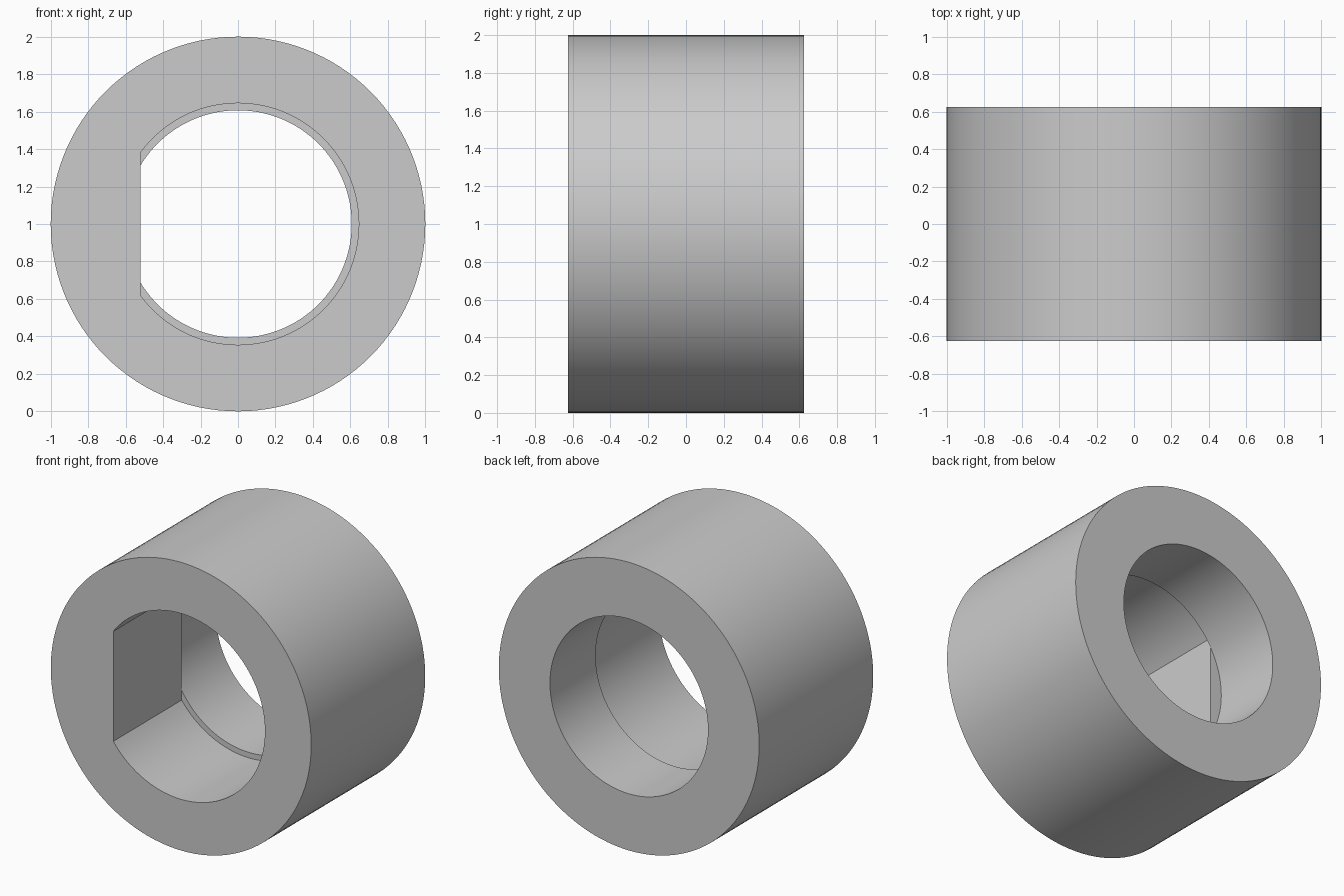
import bpy, bmesh, math

cube = bpy.data.objects.get("Cube")
if cube:
    bpy.data.objects.remove(cube, do_unlink=True)

OUTER, FRONT_BORE, BACK_BORE = 1.0, 0.645, 0.607
FLAT, HALF, STEP = 0.52, 0.625, 0.125

# Shared angles, with exact points where the flat meets each bore
corner = math.acos(-FLAT / FRONT_BORE)
cross = math.acos(-FLAT / BACK_BORE)
spans = [(-corner, corner, 96), (corner, cross, 2),
         (cross, math.tau - cross, 20), (math.tau - cross, math.tau - corner, 2)]
angles = [a + (b - a) * i / n for a, b, n in spans for i in range(n)]


def d_radius(a):
    """Radius of the round bore cut off by the flat."""
    c = math.cos(a)
    return min(FRONT_BORE, -FLAT / c) if c < -0.1 else FRONT_BORE


# Closed sequence of rings: outside, back face, back bore, step, D bore, front face
rings = [
    (lambda a: OUTER, -HALF),
    (lambda a: OUTER, HALF),
    (lambda a: BACK_BORE, HALF),
    (lambda a: BACK_BORE, STEP),
    (d_radius, STEP),
    (d_radius, -HALF),
]

bm = bmesh.new()
loops = [[bm.verts.new((r(a) * math.cos(a), y, 1 + r(a) * math.sin(a))) for a in angles]
         for r, y in rings]
count = len(angles)
for k, ring in enumerate(loops):
    after = loops[(k + 1) % len(loops)]
    for i in range(count):
        j = (i + 1) % count
        bm.faces.new((ring[i], after[i], after[j], ring[j]))
bmesh.ops.remove_doubles(bm, verts=bm.verts, dist=0.00001)

mesh = bpy.data.meshes.new("keyed_collar")
bm.to_mesh(mesh)
bm.free()

# Plain grey material
grey = bpy.data.materials.new("light_grey")
grey.use_nodes = True
colour = (0.6, 0.6, 0.6, 1)
grey.diffuse_color = colour
grey.node_tree.nodes["Principled BSDF"].inputs["Base Color"].default_value = colour
mesh.materials.append(grey)

collar = bpy.data.objects.new("keyed_collar", mesh)
bpy.context.collection.objects.link(collar)
bpy.ops.object.select_all(action="DESELECT")
collar.select_set(True)
bpy.context.view_layer.objects.active = collar
bpy.ops.object.shade_smooth_by_angle(angle=math.radians(30))
